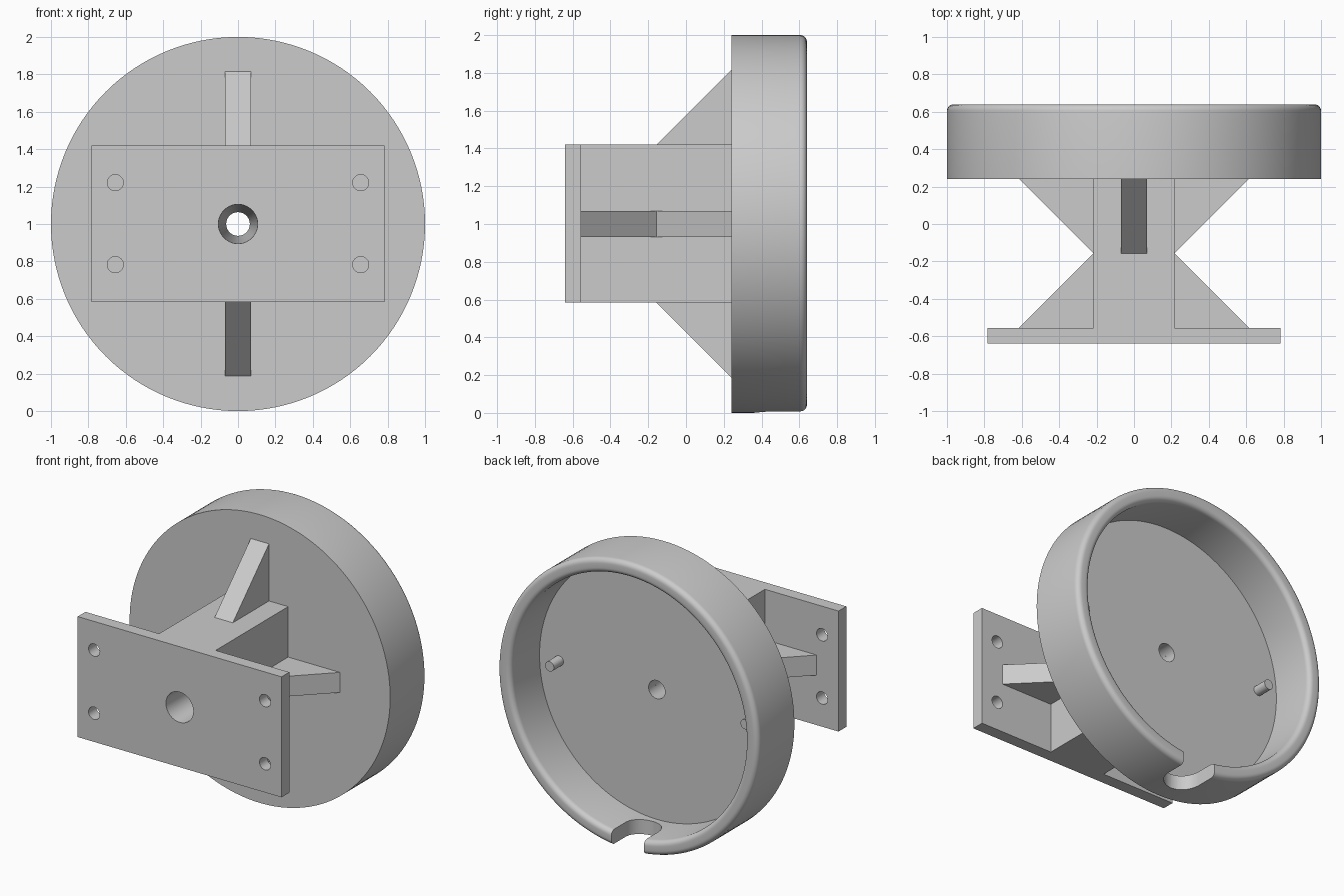
import bpy, bmesh
from math import radians, sin, cos, pi
from mathutils import Vector, Matrix

cube = bpy.data.objects.get("Cube")
if cube:
    bpy.data.objects.remove(cube, do_unlink=True)

grey = bpy.data.materials.new("plain grey")
grey.use_nodes = True
COLOUR = (0.6, 0.6, 0.6, 1)
grey.diffuse_color = COLOUR
grey.node_tree.nodes["Principled BSDF"].inputs["Base Color"].default_value = COLOUR

MID = 1.0                                  # height of the main axis
FRONT, PLATE_BACK, WAIST = -0.64, -0.555, -0.157
CUP_FRONT, FLOOR, RIM = 0.24, 0.32, 0.64   # positions along y
BORE_FRONT, BORE_BACK = 0.105, 0.063


def finish(name, bm):
    bmesh.ops.recalc_face_normals(bm, faces=bm.faces)
    mesh = bpy.data.meshes.new(name)
    bm.to_mesh(mesh)
    bm.free()
    obj = bpy.data.objects.new(name, mesh)
    bpy.context.collection.objects.link(obj)
    mesh.materials.append(grey)
    return obj


def activate(obj):
    bpy.ops.object.select_all(action='DESELECT')
    obj.select_set(True)
    bpy.context.view_layer.objects.active = obj


def smooth(obj):
    activate(obj)
    bpy.ops.object.shade_smooth_by_angle(angle=radians(30))


def box(name, lo, hi):
    bm = bmesh.new()
    lo, hi = Vector(lo), Vector(hi)
    size = Matrix.Diagonal((*(hi - lo), 1))
    bmesh.ops.create_cube(bm, size=1, matrix=Matrix.Translation((lo + hi) / 2) @ size)
    return finish(name, bm)


def rod(name, x, z, y0, y1, r0, r1, sides=48):
    """Cylinder or cone along y, radius r0 at y0 and r1 at y1."""
    bm = bmesh.new()
    place = Matrix.Translation((x, (y0 + y1) / 2, z)) @ Matrix.Rotation(-pi / 2, 4, 'X')
    bmesh.ops.create_cone(bm, cap_ends=True, segments=sides, radius1=r0, radius2=r1,
                          depth=y1 - y0, matrix=place)
    return finish(name, bm)


def prism(name, points, offset):
    """Extrude a flat outline along the offset vector."""
    bm = bmesh.new()
    face = bm.faces.new([bm.verts.new(p) for p in points])
    new = bmesh.ops.extrude_face_region(bm, geom=[face])["geom"]
    bmesh.ops.translate(bm, vec=offset, verts=[v for v in new if isinstance(v, bmesh.types.BMVert)])
    return finish(name, bm)


def cut(obj, cutters):
    for cutter in cutters:
        cutter.hide_render = True
        activate(obj)
        mod = obj.modifiers.new("cut", 'BOOLEAN')
        mod.operation, mod.solver, mod.object = 'DIFFERENCE', 'EXACT', cutter
        bpy.ops.object.modifier_apply(modifier=mod.name)
        bpy.data.objects.remove(cutter, do_unlink=True)


def bore():
    # Tapered bore, continued a little beyond both ends
    slope = (BORE_BACK - BORE_FRONT) / (FLOOR - FRONT)
    extra = 0.1
    return rod("bore_cutter", 0, MID, FRONT - extra, FLOOR + extra,
               BORE_FRONT - slope * extra, BORE_BACK + slope * extra, 64)


# Round cup: closed (radius, y) profile with a rounded lip, spun about y
FILLET, STEPS = 0.035, 6
profile = [(0.0665, CUP_FRONT), (1.0, CUP_FRONT)]
for centre, start in ((1.0 - FILLET, 0), (0.9 + FILLET, pi / 2)):
    for i in range(STEPS + 1):
        a = start + i * pi / 2 / STEPS
        profile.append((centre + FILLET * cos(a), RIM - FILLET + FILLET * sin(a)))
profile += [(0.9, FLOOR), (BORE_BACK, FLOOR)]
bm = bmesh.new()
ring = [bm.verts.new((r, y, MID)) for r, y in profile]
edges = [bm.edges.new((ring[i - 1], ring[i])) for i in range(len(ring))]
bmesh.ops.spin(bm, geom=ring + edges, cent=(0, 0, MID), axis=(0, 1, 0),
               angle=2 * pi, steps=128, use_merge=True)
bmesh.ops.remove_doubles(bm, verts=bm.verts, dist=0.0001)
cup = finish("round_cup", bm)

# U-shaped cable notch through the bottom of the rim
NOTCH, NOTCH_Y = 0.125, 0.485
outline = [(NOTCH, RIM + 0.1, -0.2), (-NOTCH, RIM + 0.1, -0.2)]
for i in range(25):
    a = pi + i * pi / 24
    outline.append((NOTCH * cos(a), NOTCH_Y + NOTCH * sin(a), -0.2))
cut(cup, [prism("notch_cutter", outline, (0, 0, 0.5))])
smooth(cup)

# Locating pins on the cup floor
for side, x in (("left", 0.75), ("right", -0.75)):
    smooth(rod(side + "_pin", x, MID, FLOOR - 0.03, FLOOR + 0.105, 0.034, 0.034, 32))

# Mounting plate with four screw holes and the bore
plate = box("mounting_plate", (-0.782, FRONT, 0.584), (0.782, PLATE_BACK, 1.42))
cut(plate, [rod("screw_cutter", x, z, FRONT - 0.1, PLATE_BACK + 0.1, 0.043, 0.043)
            for x in (-0.656, 0.656) for z in (0.783, 1.221)] + [bore()])
smooth(plate)

# Square hub between plate and cup
hub = box("hub_block", (-0.217, PLATE_BACK, 0.584), (0.217, CUP_FRONT, 1.42))
cut(hub, [bore()])
smooth(hub)

# Side gussets: one to the plate and one to the cup on each side
HALF = 0.07
for side, s in (("left", 1), ("right", -1)):
    for end, y in (("front", PLATE_BACK), ("rear", CUP_FRONT)):
        z = MID - HALF
        prism(f"{side}_{end}_gusset",
              [(s * 0.217, WAIST, z), (s * 0.217, y, z), (s * 0.614, y, z)], (0, 0, 2 * HALF))

# Upper and lower gussets to the cup
for name, near, far in (("upper_gusset", 1.42, 1.816), ("lower_gusset", 0.584, 0.188)):
    prism(name, [(-HALF, WAIST, near), (-HALF, CUP_FRONT, near), (-HALF, CUP_FRONT, far)],
          (2 * HALF, 0, 0))
